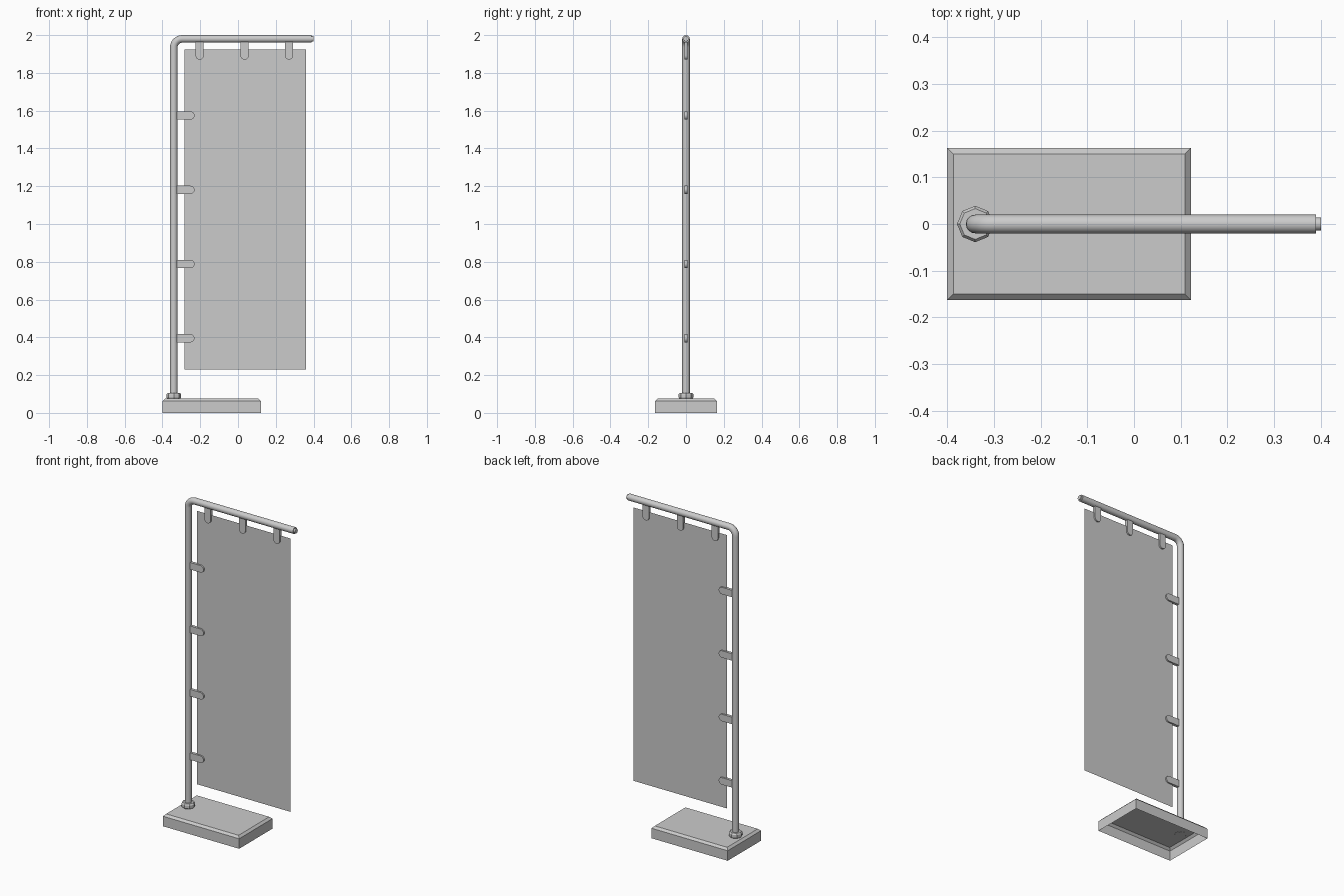
import bpy, bmesh
from math import sin, cos, pi, radians

if "Cube" in bpy.data.objects:
    bpy.data.objects.remove(bpy.data.objects["Cube"])

POLE_X, TOP_Z, R = -0.34, 1.98, 0.02


def make(name, verts, faces, smooth=False):
    me = bpy.data.meshes.new(name)
    me.from_pydata(verts, [], faces)
    ob = bpy.data.objects.new(name, me)
    bpy.context.collection.objects.link(ob)
    bm = bmesh.new()
    bm.from_mesh(me)
    bmesh.ops.recalc_face_normals(bm, faces=bm.faces)
    bm.to_mesh(me)
    bm.free()
    if smooth:
        bpy.context.view_layer.objects.active = ob
        bpy.ops.object.select_all(action='DESELECT')
        ob.select_set(True)
        bpy.ops.object.shade_smooth_by_angle(angle=radians(35))
    return ob


def loft(name, rings, cap_start=True, cap_end=True, smooth=False):
    """Skin equal-sized rings of points, optionally closing the ends."""
    n = len(rings[0])
    verts = [p for ring in rings for p in ring]
    faces = [(k*n + i, k*n + (i+1) % n, (k+1)*n + (i+1) % n, (k+1)*n + i)
             for k in range(len(rings) - 1) for i in range(n)]
    if cap_start:
        faces.append(tuple(range(n)))
    if cap_end:
        faces.append(tuple(range(len(verts) - n, len(verts))))
    return make(name, verts, faces, smooth)


# Base: chamfered shell, open underneath
def rect(inset, z):
    x0, x1, y = -0.40 + inset, 0.122 - inset, 0.163 - inset
    return [(x0, -y, z), (x1, -y, z), (x1, y, z), (x0, y, z)]

loft("base", [rect(0, 0), rect(0, 0.062), rect(0.013, 0.075)], cap_start=False)

# Octagonal collar at the foot of the pole
loft("pole_collar", [[(POLE_X + r*cos(i*pi/4), r*sin(i*pi/4), z) for i in range(8)]
                     for r, z in ((0.034, 0.074), (0.039, 0.082), (0.039, 0.098), (0.033, 0.106))])


# Bent pole: upright, elbow, top arm, ending in a small stepped tip
def pole_ring(x, z, a, r=R, n=16):
    # a = direction of travel: 0 is up, pi/2 is along +x
    return [(x + r*cos(t)*cos(a), r*sin(t), z - r*cos(t)*sin(a))
            for t in (2*pi*i/n for i in range(n))]

BEND = 0.045
rings = [pole_ring(POLE_X, 0.08, 0)]
for i in range(9):
    a = i*pi/16
    rings.append(pole_ring(POLE_X + BEND*(1 - cos(a)), TOP_Z - BEND + BEND*sin(a), a))
rings += [pole_ring(x, TOP_Z, pi/2, r) for x, r in ((0.39, R), (0.39, 0.014), (0.40, 0.014))]
loft("pole", rings, smooth=True)

# Banner cloth: a single sheet
make("banner", [(-0.282, 0, 0.23), (0.361, 0, 0.23), (0.361, 0, 1.923), (-0.282, 0, 1.923)],
     [(0, 1, 2, 3)])


# Straps: flat tabs with a rounded end, running from the pole onto the banner
def strap(name, x, z, angle, length, w=0.0215, t=0.009):
    outline = [(0, -w), (0, w)] + [(length - w + w*sin(b), w*cos(b))
                                   for b in (pi*i/10 for i in range(11))]
    ca, sa = cos(angle), sin(angle)
    loft(name, [[(x + u*ca - v*sa, y, z + u*sa + v*ca) for u, v in outline] for y in (-t, t)],
         smooth=True)

for i, x in enumerate((-0.203, 0.035, 0.27)):
    strap(f"top_strap_{i + 1}", x, TOP_Z - 0.01, -pi/2, 0.10)
for i in range(4):
    strap(f"side_strap_{i + 1}", POLE_X + 0.01, 0.395 + 0.393*i, 0, 0.10)
